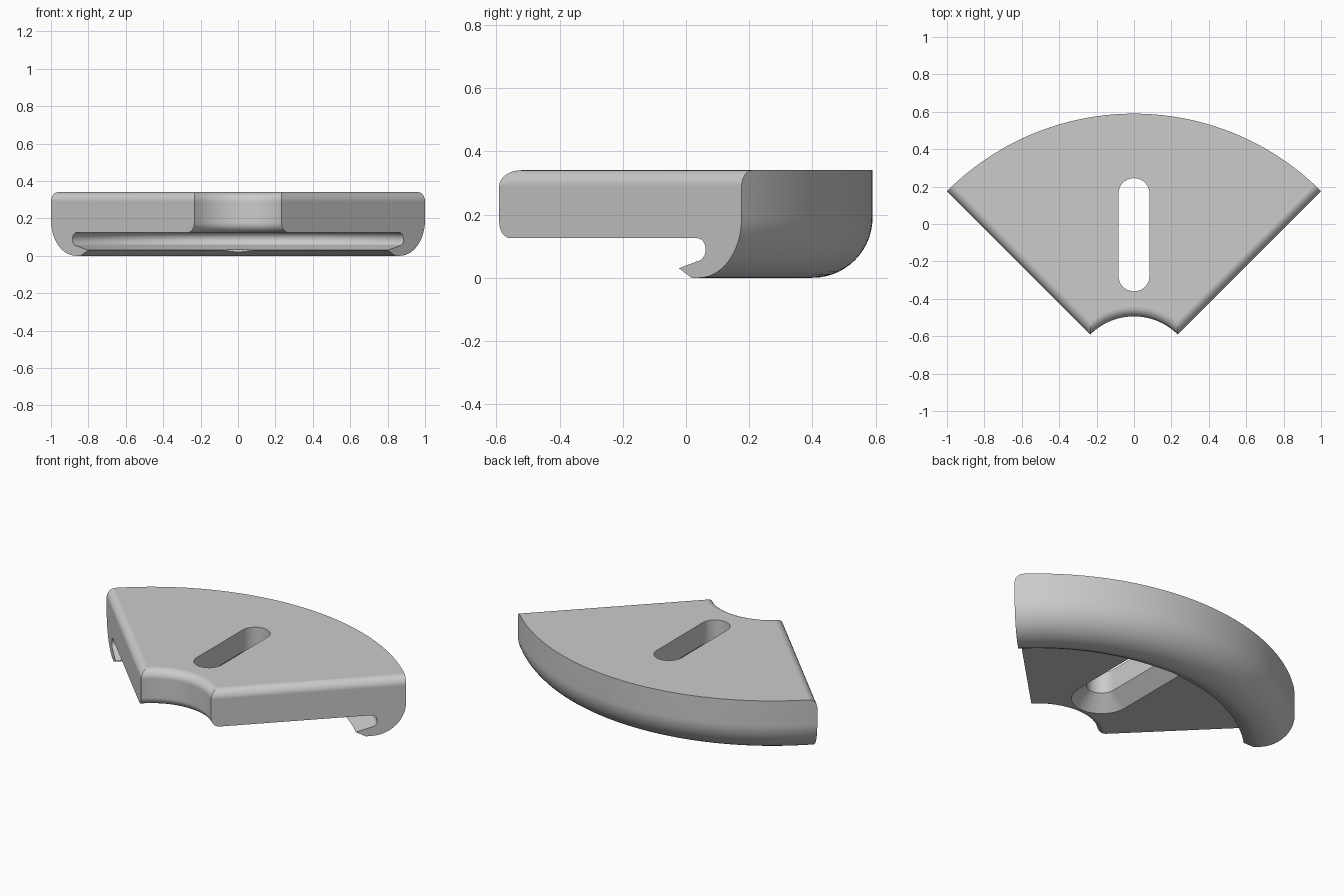
import bpy, bmesh, math
from mathutils import Vector, Matrix

cube = bpy.data.objects.get("Cube")
if cube:
    bpy.data.objects.remove(cube, do_unlink=True)

APEX = -0.824            # centre of the sector arcs on y
OUTER, INNER = 1.414, 0.33
TOP, FLOOR = 0.34, 0.125
FILLET = 0.05

grey = bpy.data.materials.new("light_grey")
grey.use_nodes = True
grey.diffuse_color = (0.6, 0.6, 0.6, 1)
grey.node_tree.nodes["Principled BSDF"].inputs["Base Color"].default_value = (0.6, 0.6, 0.6, 1)


def finish(bm, name, helper=False):
    bmesh.ops.recalc_face_normals(bm, faces=bm.faces)
    mesh = bpy.data.meshes.new(name)
    bm.to_mesh(mesh)
    bm.free()
    mesh.materials.append(grey)
    ob = bpy.data.objects.new(name, mesh)
    bpy.context.collection.objects.link(ob)
    if helper:
        ob.hide_render = True
        ob.hide_viewport = True
    return ob


def arc(cx, cz, radius, start, end, steps=8):
    angles = [math.radians(start + (end - start) * i / steps) for i in range(steps + 1)]
    return [(cx + radius * math.cos(a), cz + radius * math.sin(a)) for a in angles]


# Revolved body: radial section with inner fillets, hooked lip and round outer edge
section = [(OUTER, TOP + 0.01), (INNER + FILLET + 0.01, TOP + 0.01)]
section += arc(INNER + FILLET, TOP - FILLET, FILLET, 90, 180)
section += arc(INNER + FILLET, FLOOR + FILLET, FILLET, 180, 270)
section += arc(1.217, FLOOR - 0.036, 0.036, 90, -65, 10)
section += [(1.134, 0.03), (1.19, 0.0)]
section += arc(OUTER - 0.19, 0.19, 0.19, -90, 0, 14)

bm = bmesh.new()
face = bm.faces.new([bm.verts.new((r, APEX, z)) for r, z in section])
bmesh.ops.rotate(bm, verts=bm.verts, cent=(0, APEX, 0), matrix=Matrix.Rotation(math.radians(38), 3, "Z"))
bmesh.ops.spin(bm, geom=[face] + face.edges[:] + face.verts[:], cent=(0, APEX, 0),
               axis=(0, 0, 1), angle=math.radians(104), steps=80)
body = finish(bm, "corner_plate")

# Right-angle wedge with rounded top edges, which trims the radial sides
bm = bmesh.new()
face = bm.faces.new([bm.verts.new((x, y + APEX, -0.2)) for x, y in ((0, 0), (3, 3), (-3, 3))])
ext = bmesh.ops.extrude_face_region(bm, geom=[face])
top = [v for v in ext["geom"] if isinstance(v, bmesh.types.BMVert)]
bmesh.ops.translate(bm, verts=top, vec=(0, 0, TOP + 0.2))
sides = [e for e in bm.edges if all(v in top for v in e.verts) and min(v.co.y for v in e.verts) < 0]
bmesh.ops.bevel(bm, geom=sides, offset=FILLET, segments=8, profile=0.5, affect="EDGES")
wedge = finish(bm, "wedge_trimmer", True)


# Countersunk slot cutter: stacked rounded outlines
def slot_ring(bm, radius, z):
    ring = []
    for cy, start in ((0.162, 0), (-0.277, 180)):
        ring += [bm.verts.new((x, y, z)) for x, y in arc(0, cy, radius, start, start + 180, 20)]
    return ring


bm = bmesh.new()
levels = ((0.165, -0.1), (0.165, FLOOR), (0.083, FLOOR + 0.082), (0.083, TOP + 0.1))
rings = [slot_ring(bm, r, z) for r, z in levels]
for a, b in zip(rings, rings[1:]):
    for i in range(len(a)):
        j = (i + 1) % len(a)
        bm.faces.new((a[i], a[j], b[j], b[i]))
bm.faces.new(rings[0])
bm.faces.new(rings[-1])
slot = finish(bm, "slot_cutter", True)

# Trim, cut and shade
for cutter, operation in ((wedge, "INTERSECT"), (slot, "DIFFERENCE")):
    mod = body.modifiers.new(cutter.name, "BOOLEAN")
    mod.object, mod.operation, mod.solver = cutter, operation, "EXACT"
shaped = bpy.data.meshes.new_from_object(body.evaluated_get(bpy.context.evaluated_depsgraph_get()))
body.modifiers.clear()
body.data = shaped
for helper in (wedge, slot):
    bpy.data.objects.remove(helper, do_unlink=True)

bpy.ops.object.select_all(action="DESELECT")
body.select_set(True)
bpy.context.view_layer.objects.active = body
bpy.ops.object.shade_smooth_by_angle(angle=math.radians(30))
normals = body.modifiers.new("flat_face_normals", "WEIGHTED_NORMAL")
normals.keep_sharp = True
normals.weight = 100
